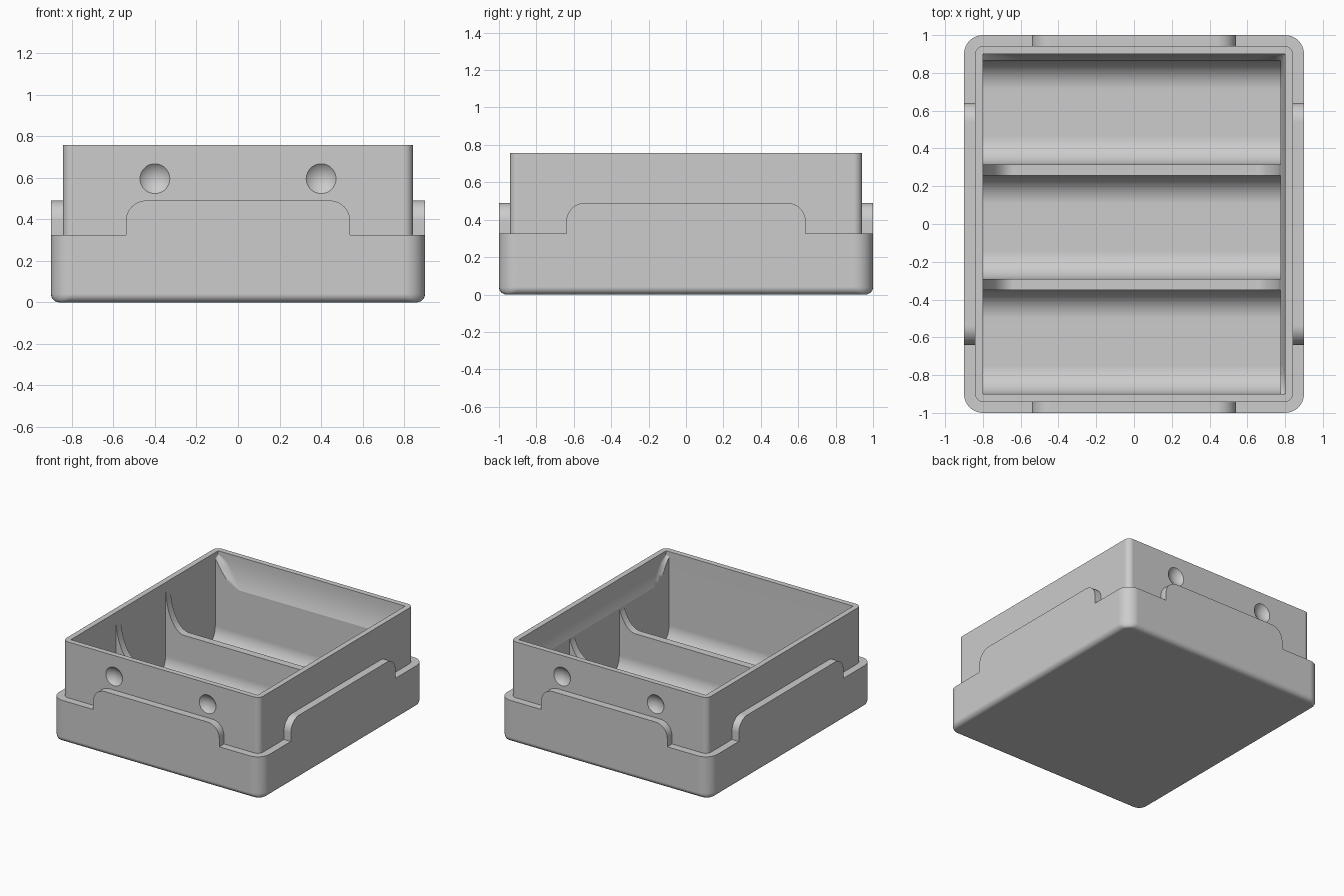
import bpy
import bmesh
from math import sin, cos, pi, sqrt

cube = bpy.data.objects.get("Cube")
if cube:
    bpy.data.objects.remove(cube, do_unlink=True)

grey = bpy.data.materials.new("light grey")
grey.use_nodes = True
GREY = (0.604, 0.604, 0.604, 1)
grey.diffuse_color = GREY
grey.node_tree.nodes["Principled BSDF"].inputs["Base Color"].default_value = GREY


def solid(name, loops):
    """Closed solid skinned through loops of 3D points, capped at both ends."""
    bm = bmesh.new()
    rings = [[bm.verts.new(p) for p in loop] for loop in loops]
    n = len(rings[0])
    for low, high in zip(rings, rings[1:]):
        for i in range(n):
            j = (i + 1) % n
            bm.faces.new((low[i], low[j], high[j], high[i]))
    bm.faces.new(rings[0][::-1])
    bm.faces.new(rings[-1])
    return finish(name, bm)


def finish(name, bm):
    bmesh.ops.recalc_face_normals(bm, faces=bm.faces[:])
    mesh = bpy.data.meshes.new(name)
    bm.to_mesh(mesh)
    bm.free()
    mesh.materials.append(grey)
    obj = bpy.data.objects.new(name, mesh)
    bpy.context.collection.objects.link(obj)
    return obj


def rounded_rect(hx, hy, r, z, steps=8):
    points = []
    for k, (sx, sy) in enumerate([(1, 1), (-1, 1), (-1, -1), (1, -1)]):
        for i in range(steps + 1):
            a = (k + i / steps) * pi / 2
            points.append((sx * (hx - r) + r * cos(a), sy * (hy - r) + r * sin(a), z))
    return points


def loft(name, rings):
    return solid(name, [rounded_rect(*ring) for ring in rings])


def prism(name, profile, place, start, end):
    """Extrude a 2D profile; place(u, v, w) turns it into 3D."""
    return solid(name, [[place(u, v, w) for u, v in profile] for w in (start, end)])


def combine(target, tool, operation):
    mod = target.modifiers.new(operation.lower(), 'BOOLEAN')
    mod.operation, mod.solver, mod.object = operation, 'EXACT', tool
    bpy.context.view_layer.objects.active = target
    bpy.ops.object.modifier_apply(modifier=mod.name)
    bpy.data.objects.remove(tool, do_unlink=True)


def smooth(obj):
    bpy.ops.object.select_all(action='DESELECT')
    obj.select_set(True)
    bpy.context.view_layer.objects.active = obj
    bpy.ops.object.shade_smooth_by_angle(angle=pi / 6)
    mod = obj.modifiers.new("even shading", 'WEIGHTED_NORMAL')
    mod.keep_sharp = True


def quarter(steps):
    return [i / steps * pi / 2 for i in range(steps + 1)]


RIM, TAB, TOP = 0.325, 0.49, 0.757

# Outer base with a rounded bottom edge, and the taller inner box
E = 0.04
base_rings = []
for a in quarter(6):
    d = E * (1 - sin(a))
    base_rings.append((0.9 - d, 1 - d, 0.1 - 2 * d, E * (1 - cos(a))))
box = loft("storage_box", base_rings + [(0.9, 1, 0.1, RIM)])
combine(box, loft("inner_box", [(0.842, 0.942, 0.045, 0.2), (0.842, 0.942, 0.045, TOP)]), 'UNION')

# Upper cavity, with curved lower edges that also shape the divider tops
H, V, R = 0.39, 0.34, 0.16
cavity = []
for a in quarter(14):
    d = R * (1 - sin(a))
    cavity.append((0.8 - d, 0.9 - d, 0.002 + 0.22 * sqrt(max(cos(a), 0)), H + V * (1 - cos(a))))
cavity.append((0.8, 0.9, 0.002, 0.9))
combine(box, loft("cavity_cutter", cavity), 'DIFFERENCE')

# Three deep troughs with rounded lower sides and a flat floor
FLOOR, HALF, FILLET = 0.04, 0.275, 0.15
side = [(HALF - FILLET * (1 - cos(a)), FLOOR + FILLET * (1 - sin(a))) for a in quarter(10)]
trough = [(HALF, 0.9)] + side + [(-u, v) for u, v in reversed(side)] + [(-HALF, 0.9)]
for k in range(-1, 2):
    mid = -0.0175 + 0.6075 * k
    cutter = prism("trough_cutter", trough, lambda u, v, w: (w, mid + u, v), -0.8, 0.775)
    combine(box, cutter, 'DIFFERENCE')

# Shallow round dimples on the front and back
for sx in (-1, 1):
    for sy in (-1, 1):
        bm = bmesh.new()
        bmesh.ops.create_uvsphere(bm, u_segments=48, v_segments=32, radius=0.101)
        bmesh.ops.translate(bm, verts=bm.verts[:], vec=(sx * 0.4, sy * 1.013, 0.595))
        combine(box, finish("dimple_cutter", bm), 'DIFFERENCE')
smooth(box)


# Raised tabs standing on the rim, one on each side
def tab_profile(width, r=0.1):
    right = [(width - r + r * cos(a), TAB - r + r * sin(a)) for a in quarter(10)]
    return [(width, RIM)] + right + [(-u, v) for u, v in reversed(right)] + [(-width, RIM)]


for s, along_x, along_y in ((-1, "front", "right"), (1, "back", "left")):
    smooth(prism(along_x + "_tab", tab_profile(0.54),
                 lambda u, v, w: (u, s * w, v), 0.935, 1.0))
    smooth(prism(along_y + "_tab", tab_profile(0.64),
                 lambda u, v, w: (s * w, u, v), 0.835, 0.9))
